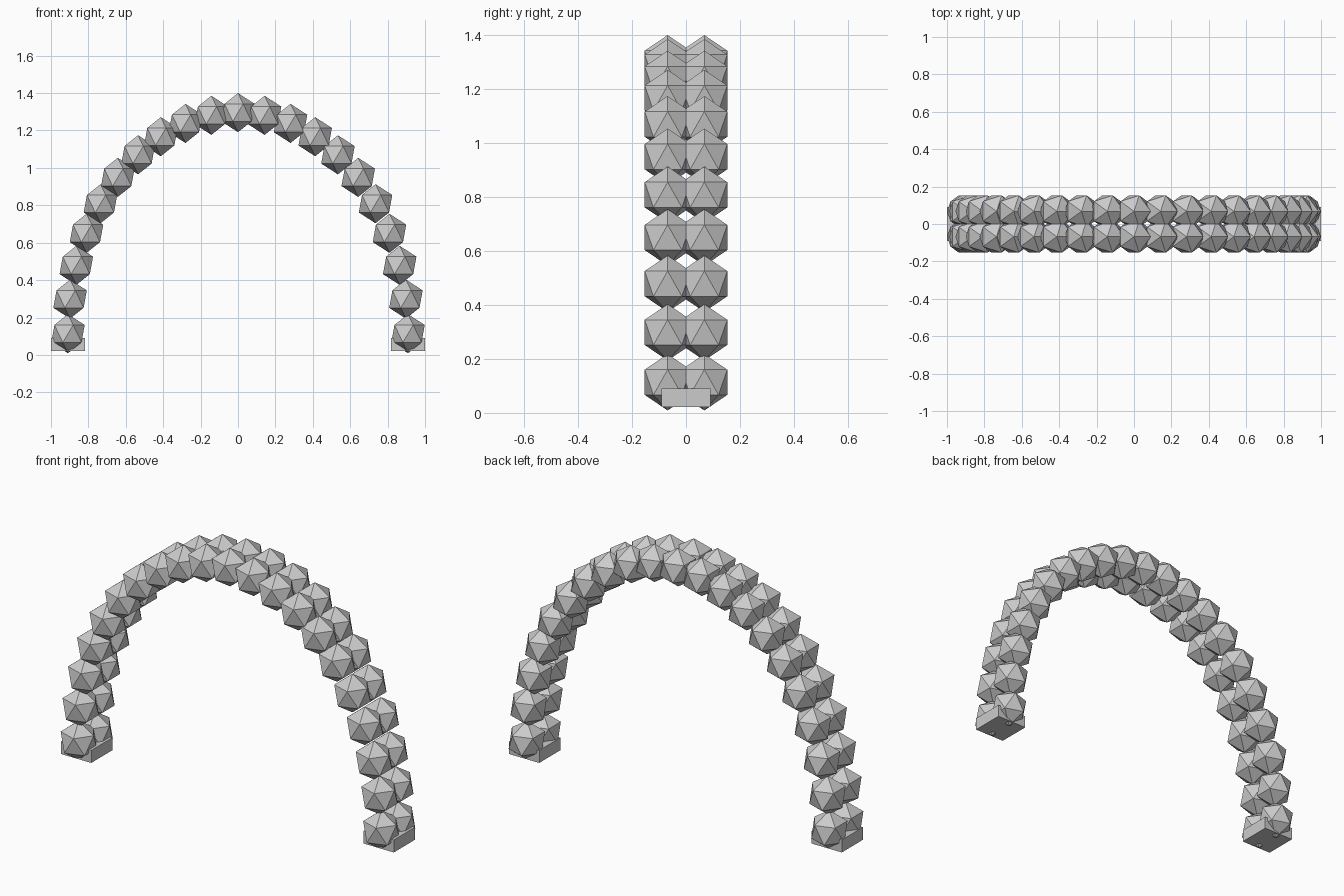
import bpy
import math

# Remove the default object
cube = bpy.data.objects.get("Cube")
if cube:
    bpy.data.objects.remove(cube, do_unlink=True)

# Single flat colour
GREY = (0.6, 0.6, 0.6, 1.0)
grey = bpy.data.materials.new("plain_grey")
grey.use_nodes = True
grey.diffuse_color = GREY
bsdf = next(n for n in grey.node_tree.nodes if n.type == 'BSDF_PRINCIPLED')
bsdf.inputs["Base Color"].default_value = GREY

# Main dimensions
HALF_SPAN = 0.909      # arch centre to foot centre
RISE = 1.182           # foot ball centre to crown ball centre
FOOT_Z = 0.1135        # height of the lowest ball centres
ROW_Y = 0.068          # offset of each of the two rows
RADIUS = 0.1
STRETCH = 1.045        # balls are slightly taller than wide
STEPS = 20


def finish(name):
    obj = bpy.context.object
    obj.name = name
    obj.data.name = name
    obj.data.materials.append(grey)
    return obj


# One faceted ball, shared by the whole arch
bpy.ops.mesh.primitive_ico_sphere_add(subdivisions=1, radius=RADIUS)
first_ball = finish("balloon")
ball_mesh = first_ball.data
bpy.data.objects.remove(first_ball, do_unlink=True)

# Two parallel rows of balls along a half ellipse
for row, y in (("front", -ROW_Y), ("back", ROW_Y)):
    for i in range(STEPS + 1):
        angle = math.pi * i / STEPS
        ball = bpy.data.objects.new(f"{row}_balloon_{i + 1}", ball_mesh)
        ball.location = (HALF_SPAN * math.cos(angle), y,
                         FOOT_Z + RISE * math.sin(angle))
        ball.scale = (1, 1, STRETCH)
        bpy.context.collection.objects.link(ball)

# Square base block under each foot
for side, sign in (("left", 1), ("right", -1)):
    bpy.ops.mesh.primitive_cube_add(size=1, location=(sign * HALF_SPAN, 0, 0.056))
    base = finish(f"{side}_base")
    base.scale = (0.182, 0.182, 0.068)
